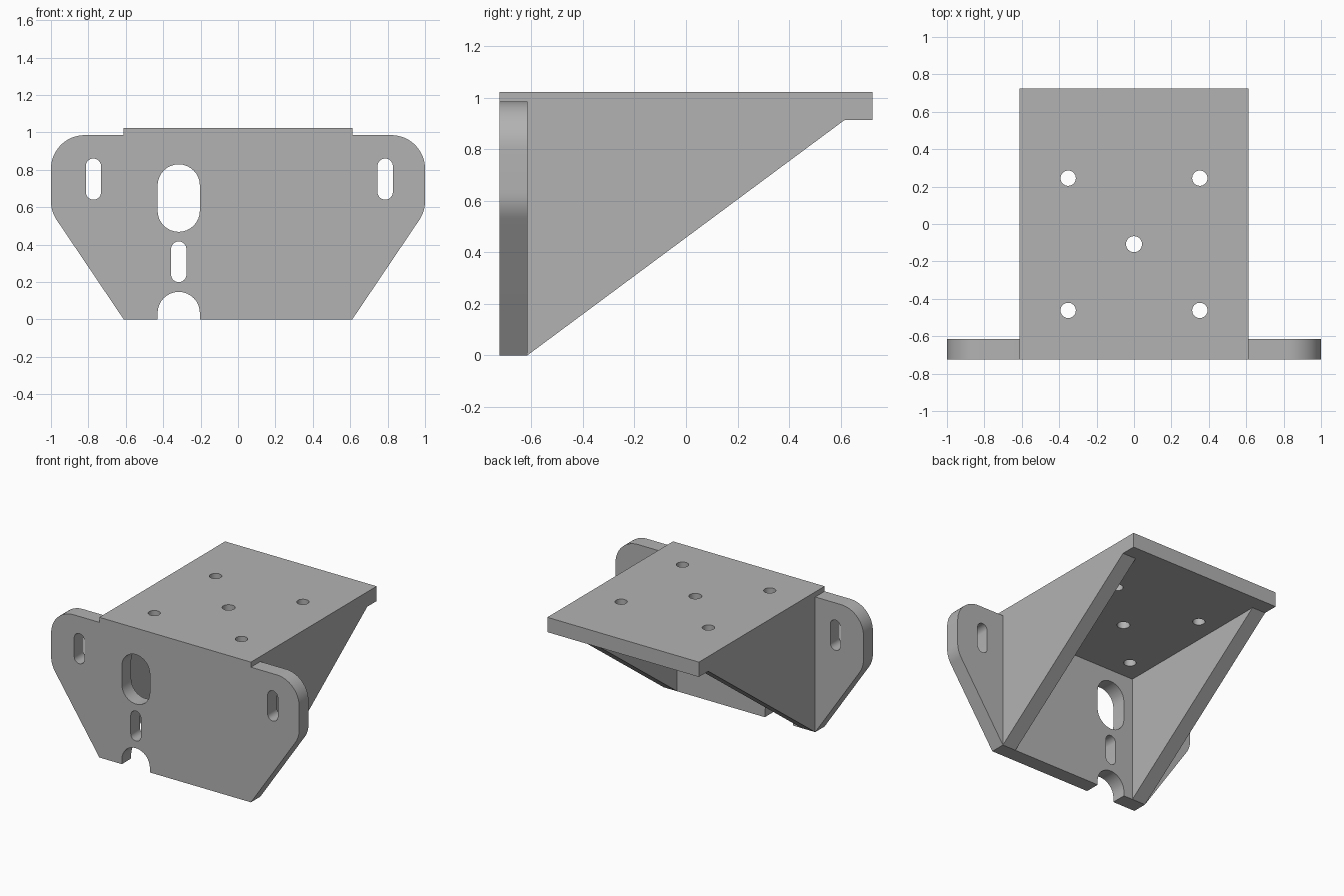
import bpy, bmesh
from math import sin, cos, pi, atan2
from mathutils import Vector

if "Cube" in bpy.data.objects:
    bpy.data.objects.remove(bpy.data.objects["Cube"], do_unlink=True)

# Main dimensions
HALF_W, HALF_D, TOP, WALL = 0.611, 0.724, 1.022, 0.108
INNER_Y = -HALF_D + WALL      # rear face of the front plate
SHELF_Z = TOP - WALL          # underside of the top plate
LIP_Y = HALF_D - WALL         # where the sloped side edge meets the shelf
WING_TOP, CORNER = 0.985, 0.18

grey = bpy.data.materials.new("plain grey")
grey.use_nodes = True
colour = (0.45, 0.45, 0.45, 1)
grey.diffuse_color = colour
grey.node_tree.nodes["Principled BSDF"].inputs["Base Color"].default_value = colour


def prism(name, points, axis, low, high):
    """Extrude a 2D outline along an axis; the outline uses the other two axes in order."""
    bm = bmesh.new()

    def place(p, d):
        co = list(p)
        co.insert(axis, d)
        return bm.verts.new(co)
    face = bm.faces.new([place(p, low) for p in points])
    out = bmesh.ops.extrude_face_region(bm, geom=[face])
    shift = Vector((0, 0, 0))
    shift[axis] = high - low
    bmesh.ops.translate(bm, vec=shift, verts=[v for v in out["geom"] if isinstance(v, bmesh.types.BMVert)])
    bmesh.ops.recalc_face_normals(bm, faces=bm.faces)
    mesh = bpy.data.meshes.new(name)
    bm.to_mesh(mesh)
    bm.free()
    mesh.materials.append(grey)
    ob = bpy.data.objects.new(name, mesh)
    bpy.context.collection.objects.link(ob)
    return ob


def arc(cx, cy, r, start, end, steps=16):
    angles = [start + (end - start) * i / steps for i in range(steps + 1)]
    return [(cx + r * cos(a), cy + r * sin(a)) for a in angles]


def slot(x, bottom, top, r):
    return arc(x, top - r, r, 0, pi) + arc(x, bottom + r, r, pi, 2 * pi)


def combine(target, tool, operation):
    """Apply a boolean and remove the tool."""
    mod = target.modifiers.new(tool.name, "BOOLEAN")
    mod.operation, mod.solver, mod.object = operation, "EXACT", tool
    bpy.ops.object.select_all(action="DESELECT")
    bpy.context.view_layer.objects.active = target
    target.select_set(True)
    bpy.ops.object.modifier_apply(modifier=mod.name)
    bpy.data.objects.remove(tool, do_unlink=True)


# Body: side profile with sloped gussets and a square rear lip
bracket = prism("mounting_bracket", [
    (-HALF_D, 0), (INNER_Y, 0), (LIP_Y, SHELF_Z), (HALF_D, SHELF_Z),
    (HALF_D, TOP), (-HALF_D, TOP)], 0, -HALF_W, HALF_W)

# Hollow between the two gussets
hollow = prism("hollow", [
    (INNER_Y, -0.2), (LIP_Y, -0.2), (LIP_Y, SHELF_Z), (INNER_Y, SHELF_Z)],
    0, WALL - HALF_W, HALF_W - WALL)
combine(bracket, hollow, "DIFFERENCE")

# Front plate with rounded wings, outlined on one side and mirrored
knee_z = 0.577
slope = atan2(1 - HALF_W, knee_z)
tangent = CORNER * sin(slope / 2) / cos(slope / 2)
side = [(HALF_W, 0)]
side += arc(1 - CORNER, knee_z + tangent, CORNER, -slope, 0, 8)
side += arc(1 - CORNER, WING_TOP - CORNER, CORNER, 0, pi / 2)
outline = side + [(-x, z) for x, z in reversed(side)]
wings = prism("winged_front_plate", outline, 1, -HALF_D, INNER_Y)
combine(bracket, wings, "UNION")

# Slots through the front plate, and the round notch in its lower edge
HOLE_X = -0.317
for name, x, bottom, top, r in (
        ("right_wing_slot", -0.773, 0.64, 0.86, 0.041),
        ("left_wing_slot", 0.787, 0.64, 0.86, 0.041),
        ("large_slot", HOLE_X, 0.468, 0.829, 0.113),
        ("small_slot", HOLE_X, 0.199, 0.417, 0.041),
        ("bottom_notch", HOLE_X, -0.4, 0.147, 0.113)):
    cutter = prism(name, slot(x, bottom, top, r), 1, -HALF_D - 0.1, INNER_Y + 0.1)
    combine(bracket, cutter, "DIFFERENCE")

# Five bolt holes in the top plate
for x, y, r in ((0, -0.108, 0.043), (-0.352, 0.245, 0.041), (0.352, 0.245, 0.041),
                (-0.352, -0.462, 0.041), (0.352, -0.462, 0.041)):
    ring = arc(x, y, r, 0, 2 * pi, 32)[:-1]
    cutter = prism("bolt_hole", ring, 2, SHELF_Z - 0.1, TOP + 0.1)
    combine(bracket, cutter, "DIFFERENCE")

# Merge leftover coplanar seams and shade the curves
bm = bmesh.new()
bm.from_mesh(bracket.data)
bmesh.ops.remove_doubles(bm, verts=bm.verts, dist=0.0001)
bmesh.ops.dissolve_limit(bm, angle_limit=0.01, verts=bm.verts, edges=bm.edges)
bm.to_mesh(bracket.data)
bm.free()
bpy.ops.object.select_all(action="DESELECT")
bracket.select_set(True)
bpy.context.view_layer.objects.active = bracket
bpy.ops.object.shade_smooth_by_angle(angle=pi / 6)
